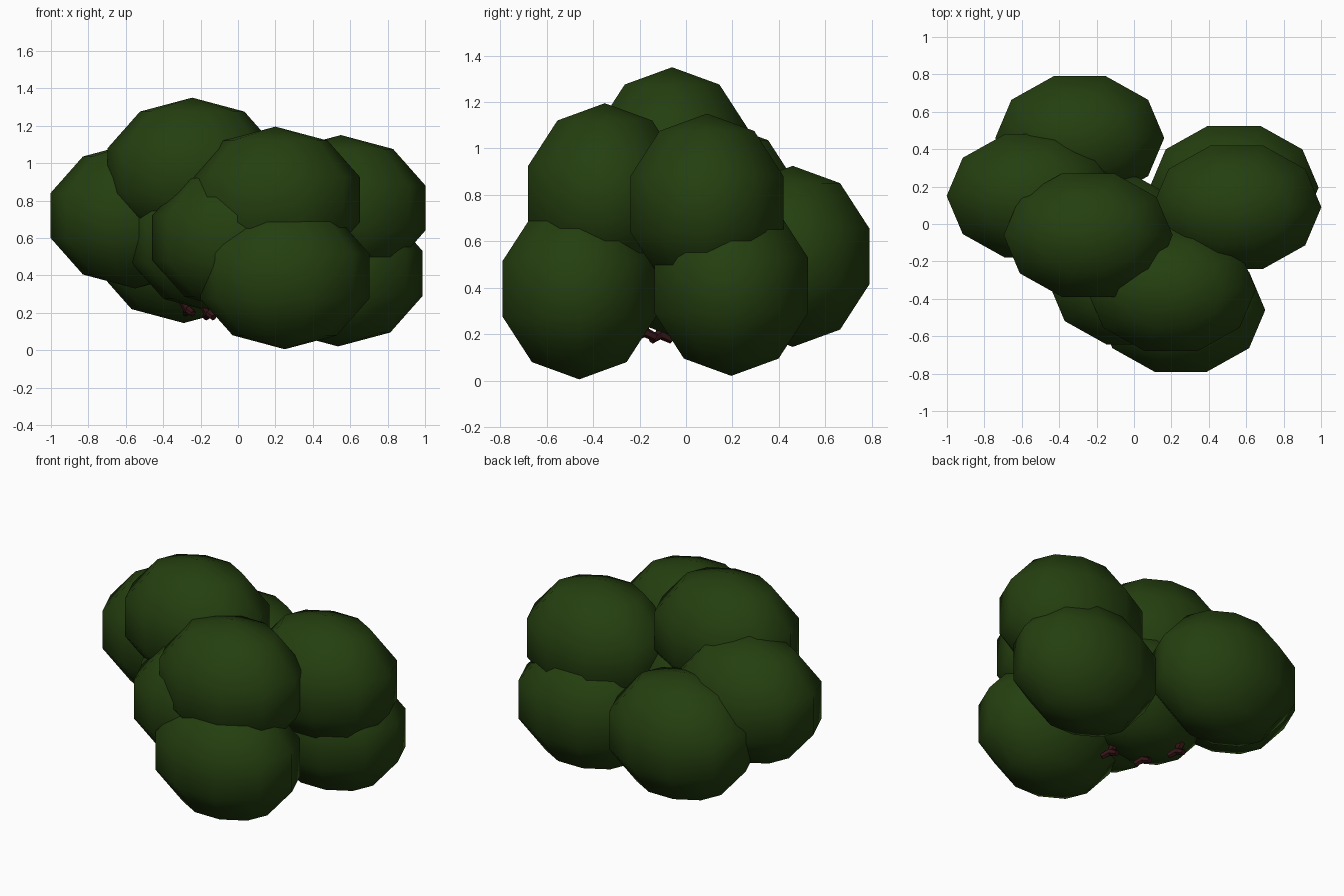
import bpy, bmesh, math
from mathutils import Vector

if "Cube" in bpy.data.objects:
    bpy.data.objects.remove(bpy.data.objects["Cube"])


def material(name, rgb):
    m = bpy.data.materials.new(name)
    m.diffuse_color = (*rgb, 1)
    m.use_nodes = True
    m.node_tree.nodes["Principled BSDF"].inputs["Base Color"].default_value = m.diffuse_color
    return m


LEAF = material("leaf green", (0.018, 0.05, 0.005))
BARK = material("dark bark", (0.035, 0.007, 0.008))


def finish(name, bm, mat, loc, smooth):
    bmesh.ops.recalc_face_normals(bm, faces=bm.faces[:])
    for f in bm.faces:
        f.smooth = smooth
    mesh = bpy.data.meshes.new(name)
    bm.to_mesh(mesh)
    bm.free()
    mesh.materials.append(mat)
    ob = bpy.data.objects.new(name, mesh)
    ob.location = loc
    bpy.context.collection.objects.link(ob)


def leaf_clump(name, loc, size=(0.475, 0.365, 0.39), sides=10, bands=5):
    """Low-poly ellipsoid with a flat vertical band round its middle."""
    bm = bmesh.new()
    rings = []
    for i in range(1, bands):
        a = math.pi * i / bands
        rings.append([bm.verts.new((size[0] * math.sin(a) * math.cos(math.tau * j / sides),
                                    size[1] * math.sin(a) * math.sin(math.tau * j / sides),
                                    size[2] * math.cos(a))) for j in range(sides)])
    top = bm.verts.new((0, 0, size[2]))
    bottom = bm.verts.new((0, 0, -size[2]))
    for j in range(sides):
        k = (j + 1) % sides
        bm.faces.new((top, rings[0][j], rings[0][k]))
        bm.faces.new((bottom, rings[-1][k], rings[-1][j]))
        for a, b in zip(rings, rings[1:]):
            bm.faces.new((a[j], b[j], b[k], a[k]))
    finish(name, bm, LEAF, loc, True)


def twig(name, start, end, radius=0.026):
    """Short stubby branch between two points."""
    start, end = Vector(start), Vector(end)
    d = end - start
    bm = bmesh.new()
    bmesh.ops.create_cone(bm, cap_ends=True, segments=6, radius1=radius,
                          radius2=radius * 0.8, depth=d.length)
    bmesh.ops.rotate(bm, verts=bm.verts[:], matrix=d.to_track_quat('Z', 'Y').to_matrix())
    finish(name, bm, BARK, (start + end) / 2, False)


# Foliage
clumps = {
    "top": (-0.245, -0.06, 0.96),
    "left": (-0.55, 0.15, 0.72),
    "back": (-0.29, 0.46, 0.535),
    "upper_right": (0.55, 0.09, 0.76),
    "lower_right": (0.535, 0.195, 0.41),
    "lower_front": (0.25, -0.46, 0.395),
    "upper_front": (0.2, -0.35, 0.805),
    "front_left": (-0.005, -0.315, 0.6),
    "centre": (-0.12, -0.08, 0.59),
}
for part, loc in clumps.items():
    leaf_clump("foliage_" + part, loc)

# Forked twig ends under the foliage
for i, (x, y, z) in enumerate([(0.03, -0.18, 0.21), (-0.16, -0.11, 0.2), (-0.27, 0.06, 0.22)]):
    twig(f"twig_{i}_stem", (x - 0.03, y, z + 0.06), (x, y, z - 0.01))
    twig(f"twig_{i}_left", (x, y, z), (x - 0.01, y + 0.05, z - 0.025), 0.022)
    twig(f"twig_{i}_right", (x, y, z), (x + 0.03, y - 0.04, z - 0.025), 0.022)
